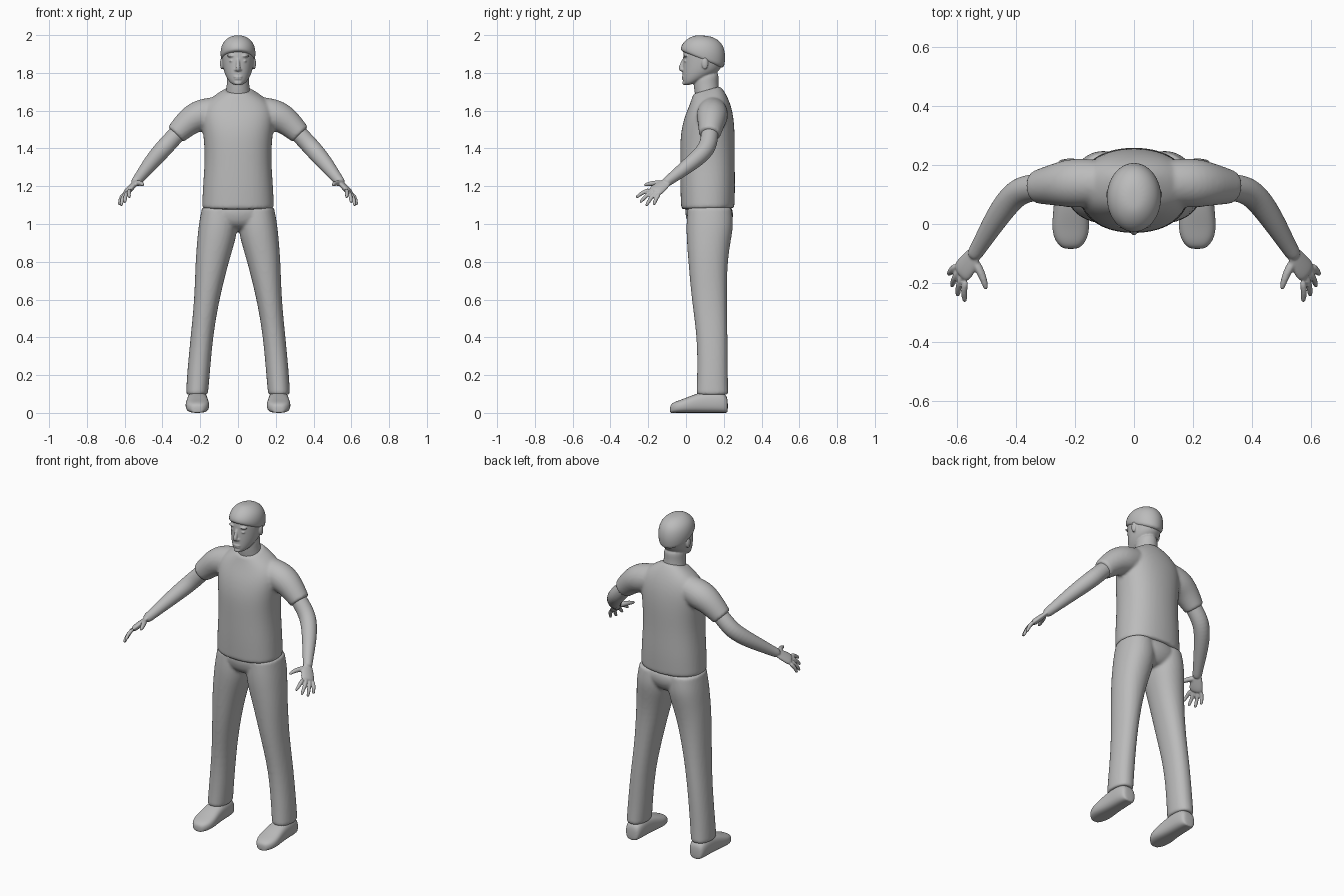
import bpy
import bmesh
import math
from mathutils import Vector, Matrix

if "Cube" in bpy.data.objects:
    bpy.data.objects.remove(bpy.data.objects["Cube"])

SEGMENTS = 16
grey = bpy.data.materials.new("plain_grey")
grey.use_nodes = True
colour = (0.5, 0.5, 0.5, 1)
grey.diffuse_color = colour
grey.node_tree.nodes["Principled BSDF"].inputs["Base Color"].default_value = colour


def loft(bm, rings, side=1, power=2.0, crisp=False):
    """Skin a closed body over rings of (centre, u radius, v radius)."""
    if crisp:
        def near(a, b):
            return tuple(p.lerp(q, 0.06) for p, q in zip(a, b))
        rings = ([rings[0], near(rings[0], rings[1])] + rings[1:-1]
                 + [near(rings[-1], rings[-2]), rings[-1]])
    loops = []
    for centre, u, v in rings:
        loop = []
        for i in range(SEGMENTS):
            a = math.tau * i / SEGMENTS
            c, s = math.cos(a), math.sin(a)
            c = math.copysign(abs(c) ** (2 / power), c)
            s = math.copysign(abs(s) ** (2 / power), s)
            p = centre + (u * c + v * s) * 1.025
            loop.append(bm.verts.new((p.x * side, p.y, max(p.z, 0))))
        loops.append(loop)
    for a, b in zip(loops, loops[1:]):
        for i in range(SEGMENTS):
            j = (i + 1) % SEGMENTS
            bm.faces.new((a[i], a[j], b[j], b[i]))
    bm.faces.new(loops[0])
    bm.faces.new(loops[-1])


def section(x0, x1, y0, z0, y1, z1):
    """Ring between two x limits, from a front point to a back point."""
    centre = Vector(((x0 + x1) / 2, (y0 + y1) / 2, (z0 + z1) / 2))
    return (centre, Vector(((x1 - x0) / 2, 0, 0)),
            Vector((0, (y1 - y0) / 2, (z1 - z0) / 2)))


def tube(bm, path, side=1, hint=(0, 1, 0), flat=1.0, crisp=False):
    """Round or flattened limb along (x, y, z, radius) points."""
    pts = [Vector(p[:3]) for p in path]
    rings = []
    for i, p in enumerate(pts):
        t = (pts[min(i + 1, len(pts) - 1)] - pts[max(i - 1, 0)]).normalized()
        u = Vector(hint)
        u = (u - t * u.dot(t)).normalized()
        rings.append((p, u * path[i][3], t.cross(u) * path[i][3] * flat))
    loft(bm, rings, side, crisp=crisp)


def blob(bm, place, size):
    matrix = Matrix.Translation(place) @ Matrix.Diagonal((*size, 1))
    bmesh.ops.create_uvsphere(bm, u_segments=12, v_segments=8, radius=1, matrix=matrix)


def finish(name, bm, voxel=None, smooth=0):
    """Blend the overlapping bodies into one smooth skin."""
    bmesh.ops.recalc_face_normals(bm, faces=bm.faces)
    mesh = bpy.data.meshes.new(name)
    bm.to_mesh(mesh)
    bm.free()
    obj = bpy.data.objects.new(name, mesh)
    bpy.context.collection.objects.link(obj)
    mesh.materials.append(grey)
    obj.modifiers.new("round", "SUBSURF").levels = 2
    obj.modifiers["round"].render_levels = 2
    if voxel:
        blend = obj.modifiers.new("blend", "REMESH")
        blend.mode = "VOXEL"
        blend.voxel_size = voxel
        blend.use_smooth_shade = True
    if smooth:
        relax = obj.modifiers.new("relax", "SMOOTH")
        relax.factor = 0.5
        relax.iterations = smooth
    mesh.polygons.foreach_set("use_smooth", [True] * len(mesh.polygons))
    return obj


# Shirt: torso with two short sleeves
bm = bmesh.new()
torso = [(.19, -.025, 1.075, .255, 1.08), (.185, -.03, 1.2, .26, 1.2),
         (.173, -.03, 1.35, .256, 1.35), (.182, -.03, 1.47, .258, 1.48),
         (.195, -.01, 1.56, .25, 1.58), (.18, .015, 1.62, .23, 1.65),
         (.12, .032, 1.665, .205, 1.70), (.07, .04, 1.69, .18, 1.73)]
loft(bm, [section(-w, w, *rest) for w, *rest in torso], power=2.3, crisp=True)
for side in (1, -1):
    tube(bm, [(.1, .14, 1.6, .075), (.2, .14, 1.577, .086),
              (.26, .135, 1.545, .073), (.332, .125, 1.472, .056)], side, crisp=True)
finish("shirt", bm, 0.009, 3)

# Trousers: hips and two legs
bm = bmesh.new()
hips = [(.09, .05, .97, .2, .95), (.17, .01, 1.0, .24, 1.0),
        (.195, -.005, 1.05, .255, 1.05), (.18, -.005, 1.12, .235, 1.12)]
loft(bm, [section(-w, w, *rest) for w, *rest in hips])
leg = [(.095, .16, .275, .055, .225), (.2, .15, .27, .06, .22),
       (.4, .134, .251, .06, .22), (.6, .1, .23, .03, .215),
       (.8, .05, .225, .013, .218), (.92, .012, .215, .004, .238),
       (1.0, .0, .207, .002, .252), (1.09, .01, .19, .01, .24)]
for side in (1, -1):
    loft(bm, [section(x0, x1, y0, z, y1, z) for z, x0, x1, y0, y1 in leg],
         side, power=2.2, crisp=True)
finish("trousers", bm, 0.009, 3)

# Shoes: cross-sections from heel to toe, flattened against the floor
shoe = [(.222, .03, .07), (.21, .046, .1), (.17, .053, .115), (.11, .054, .115),
        (.05, .058, .1), (-.01, .064, .075), (-.05, .056, .062),
        (-.075, .038, .05), (-.085, .02, .035)]
for side, name in ((1, "left_shoe"), (-1, "right_shoe")):
    bm = bmesh.new()
    loft(bm, [(Vector((.215, y, h / 2)), Vector((w, 0, 0)), Vector((0, 0, h / 2)))
              for y, w, h in shoe], side, power=2.7)
    finish(name, bm)

# Arms with hands
across = Vector((.055, .09, -.04)).normalized()
knuckles = Vector((.587, -.165, 1.172))
tips = [(.575, -.265, 1.14), (.6, -.245, 1.113), (.62, -.213, 1.095), (.63, -.172, 1.1)]
for side, name in ((1, "left_arm"), (-1, "right_arm")):
    bm = bmesh.new()
    tube(bm, [(.26, .135, 1.54, .042), (.33, .125, 1.47, .046), (.385, .117, 1.41, .047),
              (.43, .075, 1.36, .045), (.48, 0, 1.3, .038),
              (.53, -.085, 1.235, .027), (.55, -.115, 1.213, .026)], side)
    tube(bm, [(.535, -.09, 1.23, .026), (.556, -.125, 1.205, .036),
              (.576, -.152, 1.182, .042), (.592, -.172, 1.165, .038)],
         side, hint=across, flat=.42)
    for i, tip in enumerate(tips):
        end = Vector(tip)
        base = knuckles + across * (i - 1.5) * .021
        middle = base.lerp(end, .5) + Vector((.006, -.002, .006))
        tube(bm, [(*base, .012), (*middle, .0105), (*base.lerp(end, .9), .009),
                  (*end, .005)], side, hint=across)
    tube(bm, [(.545, -.12, 1.215, .016), (.52, -.165, 1.217, .014),
              (.507, -.2, 1.212, .011), (.502, -.225, 1.205, .006)], side, hint=(0, 0, 1))
    finish(name, bm, 0.0045, 2)

# Head: neck, skull and facial features
bm = bmesh.new()
neck = [(.07, .055, 1.64, .18, 1.66), (.062, .045, 1.7, .172, 1.72),
        (.058, .04, 1.74, .17, 1.76), (.058, .04, 1.8, .175, 1.82)]
skull = [(.028, -.004, 1.73, .05, 1.745), (.048, -.016, 1.747, .1, 1.765),
         (.066, -.018, 1.78, .15, 1.79), (.078, -.017, 1.82, .185, 1.82),
         (.085, -.015, 1.87, .2, 1.87), (.088, -.014, 1.92, .203, 1.92),
         (.077, .005, 1.96, .188, 1.96), (.045, .035, 1.985, .15, 1.985)]
for part in (neck, skull):
    loft(bm, [section(-w, w, *rest) for w, *rest in part])
tube(bm, [(0, -.01, 1.88, .007), (0, -.02, 1.85, .009), (0, -.03, 1.825, .013),
          (0, -.02, 1.808, .011)], hint=(1, 0, 0))
blob(bm, (0, -.016, 1.779), (.024, .008, .0045))
blob(bm, (0, -.014, 1.769), (.02, .009, .005))
blob(bm, (0, -.01, 1.747), (.022, .01, .012))
for side in (1, -1):
    blob(bm, (side * .036, -.004, 1.89), (.026, .012, .007))
    blob(bm, (side * .034, -.003, 1.863), (.014, .008, .006))
    blob(bm, (side * .013, -.016, 1.816), (.007, .01, .007))
    blob(bm, (side * .086, .1, 1.85), (.01, .018, .032))
finish("head", bm, 0.0045, 2)

# Short hair, swept from a raised fringe to the nape
bm = bmesh.new()
hair = [(.086, -.018, 1.91, .196, 1.81), (.092, -.03, 1.924, .205, 1.85),
        (.093, -.022, 1.95, .209, 1.89), (.082, .0, 1.975, .2, 1.94),
        (.055, .03, 1.993, .172, 1.976), (.024, .06, 2.0, .125, 1.996)]
loft(bm, [section(-w, w, *rest) for w, *rest in hair])
finish("hair", bm)
